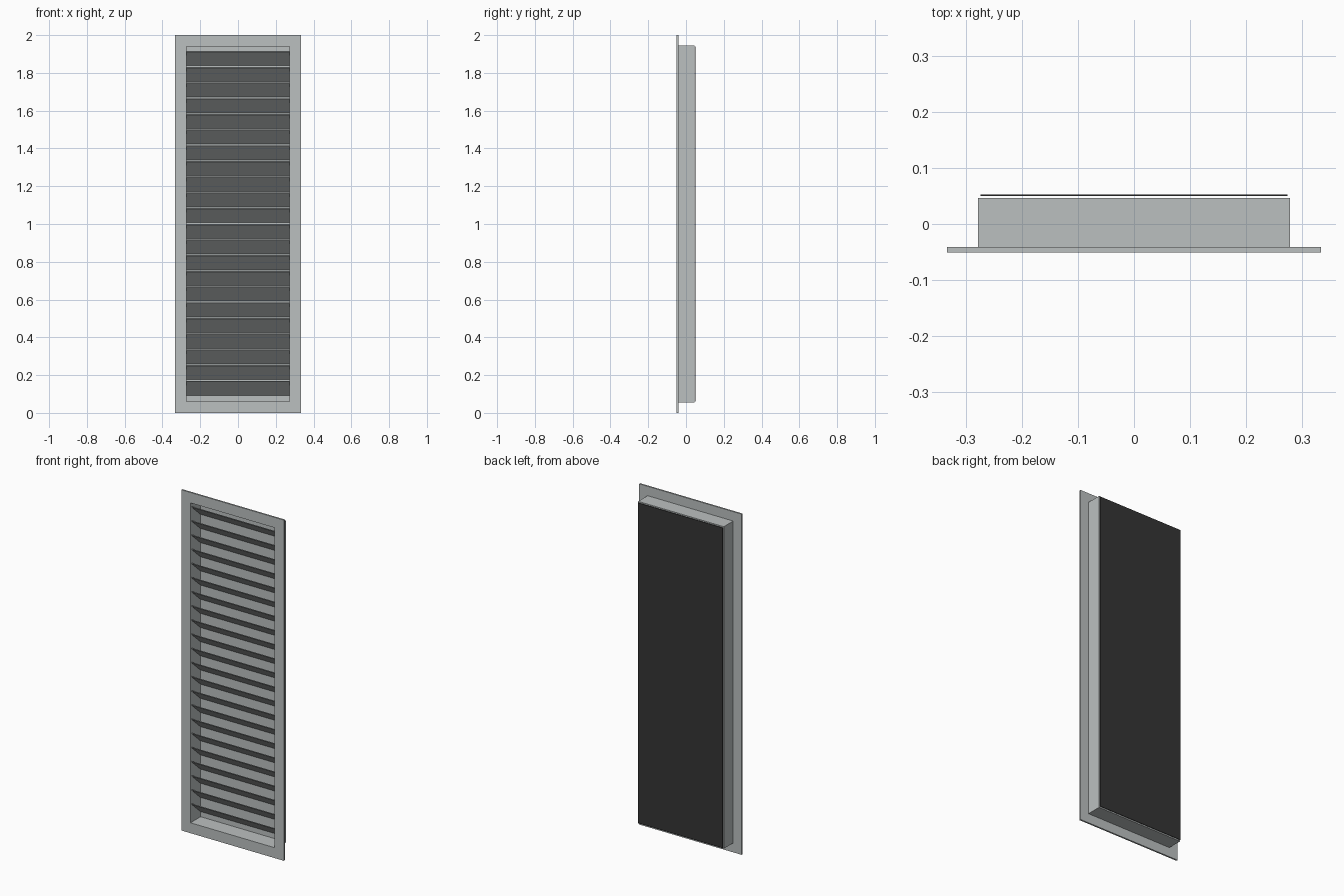
import bpy
import math

default = bpy.data.objects.get("Cube")
if default:
    bpy.data.objects.remove(default, do_unlink=True)


def make_material(name, color):
    mat = bpy.data.materials.new(name)
    mat.use_nodes = True
    mat.diffuse_color = (*color, 1)
    mat.node_tree.nodes["Principled BSDF"].inputs["Base Color"].default_value = (*color, 1)
    return mat


grey = make_material("light_grey_metal", (0.50, 0.53, 0.53))
black = make_material("black_mesh", (0.035, 0.035, 0.035))


def add_mesh(name, verts, faces, mat):
    mesh = bpy.data.meshes.new(name)
    mesh.from_pydata(verts, [], faces)
    mesh.materials.append(mat)
    obj = bpy.data.objects.new(name, mesh)
    bpy.context.collection.objects.link(obj)
    return obj


def rectangle_ring(name, outer, inner, y0, y1, mat):
    """Rectangular frame; outer and inner are half width and half height about z = 1."""
    corners = [(-1, -1), (1, -1), (1, 1), (-1, 1)]
    verts = [(sx * w, y, 1 + sz * h)
             for y in (y0, y1) for w, h in (outer, inner) for sx, sz in corners]
    faces = []
    for i in range(4):
        j = (i + 1) % 4
        faces += [(i, j, j + 4, i + 4), (i + 8, i + 12, j + 12, j + 8),
                  (i, i + 8, j + 8, j), (i + 4, j + 4, j + 12, i + 12)]
    return add_mesh(name, verts, faces, mat)


def box(name, half_w, y0, y1, z0, z1, mat):
    bpy.ops.mesh.primitive_cube_add(size=1, location=(0, (y0 + y1) / 2, (z0 + z1) / 2))
    obj = bpy.context.object
    obj.name = name
    obj.scale = (2 * half_w, y1 - y0, z1 - z0)
    obj.data.materials.append(mat)
    return obj


# Front flange and the collar behind it
opening = (0.273, 0.939)
rectangle_ring("front_flange", (0.333, 1.0), opening, -0.0505, -0.041, grey)
rectangle_ring("wall_collar", (0.278, 0.945), opening, -0.041, 0.046, grey)

# Closed back and the separate dark sheet behind it
box("back_wall", 0.273, 0.043, 0.0455, 0.061, 1.939, grey)
box("rear_sheet", 0.274, 0.0495, 0.0525, 0.06, 1.94, black)

# Sloping louvre blades, front edge high and rear edge low
count, pitch, top = 22, 0.0831, 1.915
front, back, drop, thick = -0.040, 0.040, 0.072, 0.005
for i in range(count):
    z = top - i * pitch
    profile = [(front, z - thick), (back, z - thick - drop),
               (back, z - drop), (front, z)]
    verts = [(x, y, h) for x in (-opening[0], opening[0]) for y, h in profile]
    faces = [(3, 2, 1, 0), (4, 5, 6, 7)]
    faces += [(k, (k + 1) % 4, (k + 1) % 4 + 4, k + 4) for k in range(4)]
    add_mesh(f"louvre_blade_{i + 1}", verts, faces, grey)
